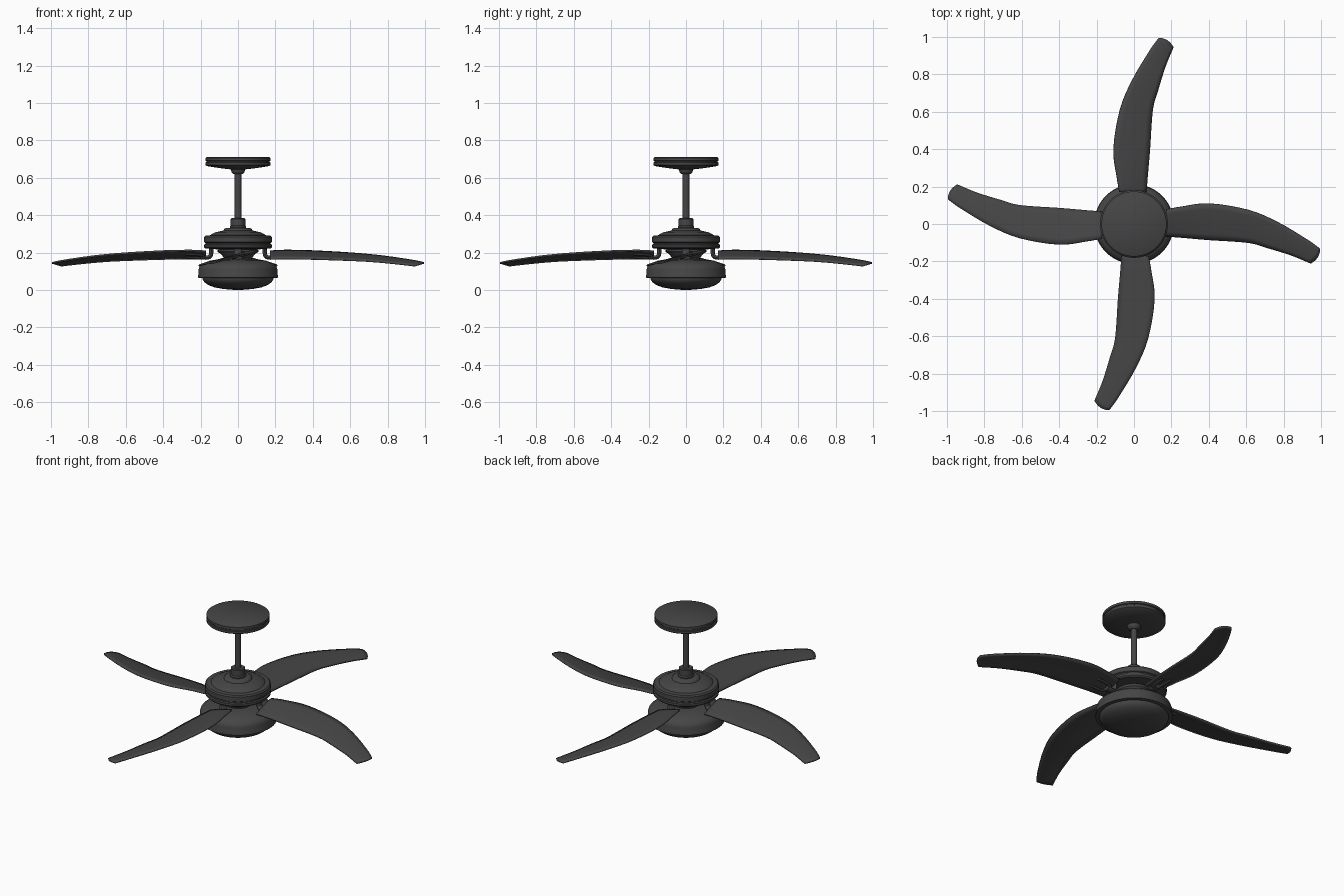
import bpy, bmesh, math
from mathutils import Vector, Matrix

if "Cube" in bpy.data.objects:
    bpy.data.objects.remove(bpy.data.objects["Cube"])

dark = bpy.data.materials.new("dark_metal")
dark.diffuse_color = (0.06, 0.06, 0.062, 1)
dark.use_nodes = True
dark.node_tree.nodes["Principled BSDF"].inputs["Base Color"].default_value = dark.diffuse_color


def finish(name, bm, angle=35):
    bmesh.ops.recalc_face_normals(bm, faces=bm.faces)
    me = bpy.data.meshes.new(name)
    bm.to_mesh(me)
    bm.free()
    ob = bpy.data.objects.new(name, me)
    bpy.context.collection.objects.link(ob)
    me.materials.append(dark)
    bpy.ops.object.select_all(action='DESELECT')
    ob.select_set(True)
    bpy.context.view_layer.objects.active = ob
    bpy.ops.object.shade_smooth_by_angle(angle=math.radians(angle))
    return ob


def lathe(name, profile, steps=64):
    """Spin an (r, z) profile around the vertical axis."""
    bm = bmesh.new()
    vs = [bm.verts.new((r, 0, z)) for r, z in profile]
    es = [bm.edges.new(p) for p in zip(vs, vs[1:])]
    bmesh.ops.spin(bm, geom=vs + es, cent=(0, 0, 0), axis=(0, 0, 1),
                   angle=2 * math.pi, steps=steps, use_merge=True)
    bmesh.ops.remove_doubles(bm, verts=bm.verts, dist=1e-5)
    return finish(name, bm)


def smooth_path(pts, n=4):
    """Catmull-Rom curve through the points."""
    p = [Vector(q) for q in pts]
    p = [2 * p[0] - p[1]] + p + [2 * p[-1] - p[-2]]
    out = []
    for a, b, c, d in zip(p, p[1:], p[2:], p[3:]):
        for i in range(n):
            t = i / n
            out.append(0.5 * (2 * b + (c - a) * t + (2 * a - 5 * b + 4 * c - d) * t * t
                              + (3 * b - a - 3 * c + d) * t ** 3))
    return out + [p[-2]]


# Ceiling canopy and ball cup
lathe("ceiling_canopy", [(0, .71), (.168, .71), (.174, .706), (.174, .692), (.169, .689),
                         (.169, .684), (.174, .681), (.174, .668), (.168, .663),
                         (.10, .652), (.04, .645), (0, .645)])
lathe("canopy_cup", [(0, .655), (.038, .655), (.038, .64), (.033, .627), (.022, .619), (0, .619)], 32)

# Down rod and collar
lathe("down_rod", [(0, .64), (.018, .64), (.018, .33), (0, .33)], 24)
lathe("rod_collar", [(0, .384), (.034, .384), (.039, .38), (.039, .345), (.044, .338),
                     (.044, .32), (0, .32)], 32)

# Motor housing with stepped top and grooved band
lathe("motor_housing", [(0, .332), (.065, .332), (.074, .326), (.078, .318), (.12, .309),
                        (.143, .298), (.148, .293), (.174, .291), (.181, .284), (.181, .256),
                        (.174, .252), (.174, .246), (.181, .242), (.181, .229), (.174, .222),
                        (.12, .218), (0, .218)])

# Neck between motor and light
lathe("hub_neck", [(0, .225), (.105, .225), (.105, .205), (.085, .185), (.075, .172),
                   (.075, .15), (0, .15)], 48)

# Light body and bottom lens
lathe("light_body", [(0, .165), (.10, .165), (.15, .157), (.186, .144), (.205, .128),
                     (.211, .11), (.211, .085), (.213, .08), (.213, .066), (.205, .064),
                     (.192, .064), (.192, .075), (0, .075)])
lathe("light_lens", [(.19, .07), (.19, .058), (.18, .042), (.16, .027), (.125, .014),
                     (.08, .006), (.04, .002), (0, 0)])

# Blade edges along +x: trailing (high) and leading (low)
HIGH = smooth_path([(.17, .078, .207), (.25, .092, .211), (.4, .11, .208), (.61, .076, .196),
                    (.77, .01, .181), (.93, -.085, .158), (.995, -.132, .145)])
LOW = smooth_path([(.17, -.066, .166), (.25, -.072, .168), (.4, -.085, .166), (.61, -.10, .159),
                   (.72, -.13, .153), (.84, -.167, .142), (.945, -.21, .13)])


def blade(name, turn):
    bm = bmesh.new()
    n, rows = 6, []
    for k, (h, l) in enumerate(zip(HIGH, LOW)):
        push = .012 * (k / (len(HIGH) - 1)) ** 6
        row = []
        for j in range(n + 1):
            t = j / n
            arch = 4 * t * (1 - t)
            co = h.lerp(l, t) + Vector((push * arch, -push * arch * .6, .004 * arch))
            row.append(bm.verts.new(co))
        rows.append(row)
    for a, b in zip(rows, rows[1:]):
        for j in range(n):
            bm.faces.new((a[j], a[j + 1], b[j + 1], b[j]))
    bmesh.ops.transform(bm, matrix=turn, verts=bm.verts)
    ob = finish(name, bm)
    mod = ob.modifiers.new("thickness", 'SOLIDIFY')
    mod.thickness = .009
    mod.offset = 0


def sweep(bm, pts, half_y, half_t):
    """Rounded bar following a path in the xz plane."""
    path = smooth_path(pts, 4)
    rings = []
    for i, p in enumerate(path):
        d = (path[min(i + 1, len(path) - 1)] - path[max(i - 1, 0)]).normalized()
        up = Vector((0, 1, 0)).cross(d).normalized()
        side = d.cross(up)
        rings.append([bm.verts.new(p + side * half_y * math.cos(a) + up * half_t * math.sin(a))
                      for a in (2 * math.pi * k / 12 for k in range(12))])
    for a, b in zip(rings, rings[1:]):
        for k in range(12):
            bm.faces.new((a[k], a[k - 1], b[k - 1], b[k]))
    bm.faces.new(rings[0])
    bm.faces.new(rings[-1])


def bracket(name, turn):
    bm = bmesh.new()
    # Elbow down from the motor, then two prongs under the blade
    sweep(bm, [(.143, 0, .228), (.143, 0, .2), (.147, 0, .183), (.162, 0, .174), (.2, 0, .175)], .022, .011)
    for y in (-.03, .03):
        z = .28 * y
        sweep(bm, [(.175, y * .3, .174 + z * .3), (.21, y * .9, .178 + z), (.28, y, .181 + z)], .01, .006)
    bmesh.ops.transform(bm, matrix=turn, verts=bm.verts)
    finish(name, bm, 40)


for i in range(4):
    turn = Matrix.Rotation(i * math.pi / 2, 4, 'Z')
    blade(f"fan_blade_{i + 1}", turn)
    bracket(f"blade_bracket_{i + 1}", turn)
